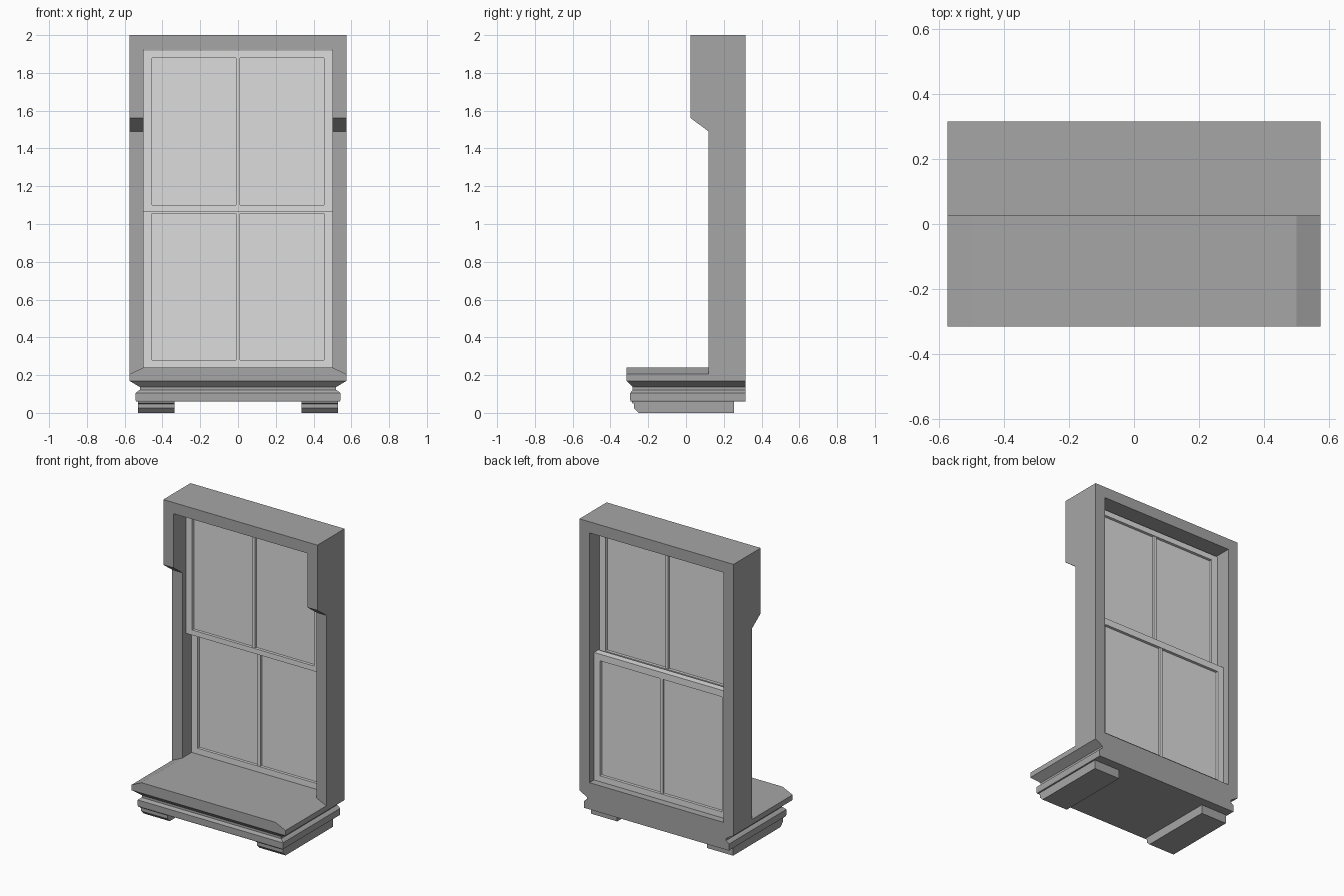
import bpy, bmesh

if "Cube" in bpy.data.objects:
    bpy.data.objects.remove(bpy.data.objects["Cube"], do_unlink=True)


def material(name, value):
    mat = bpy.data.materials.new(name)
    mat.use_nodes = True
    color = (value, value, value, 1)
    mat.diffuse_color = color
    mat.node_tree.nodes["Principled BSDF"].inputs["Base Color"].default_value = color
    return mat


stone = material("mid grey stone", 0.38)
paint = material("light grey paint", 0.72)


def finish(name, bm, mat):
    bmesh.ops.recalc_face_normals(bm, faces=bm.faces)
    mesh = bpy.data.meshes.new(name)
    bm.to_mesh(mesh)
    bm.free()
    mesh.materials.append(mat)
    obj = bpy.data.objects.new(name, mesh)
    bpy.context.collection.objects.link(obj)
    return obj


def loft(bm, sections):
    """Skin a list of matching point loops and cap both ends."""
    rings = [[bm.verts.new(p) for p in section] for section in sections]
    for a, b in zip(rings, rings[1:]):
        for i in range(len(a)):
            j = (i + 1) % len(a)
            bm.faces.new((a[i], a[j], b[j], b[i]))
    bm.faces.new(rings[0])
    bm.faces.new(rings[-1])


def extrude_x(bm, profile, x0, x1):
    loft(bm, [[(x, y, z) for y, z in profile] for x in (x0, x1)])


def box(bm, x0, x1, y0, y1, z0, z1):
    extrude_x(bm, [(y0, z0), (y1, z0), (y1, z1), (y0, z1)], x0, x1)


HALF, BACK, OPEN = 0.575, 0.315, 0.5

# Surround: stepped side profile, with the opening cut through
bm = bmesh.new()
extrude_x(bm, [(0.12, 0.205), (BACK, 0.205), (BACK, 2), (0.025, 2),
               (0.025, 1.56), (0.12, 1.49)], -HALF, HALF)
surround = finish("window_surround", bm, stone)
bm = bmesh.new()
box(bm, -OPEN, OPEN, -1, 1, 0, 1.925)
cutter = finish("opening_cutter", bm, stone)
cutter.hide_render = True
cut = surround.modifiers.new("opening", 'BOOLEAN')
cut.object = cutter
cut.solver = 'EXACT'
bpy.context.view_layer.objects.active = surround
bpy.ops.object.modifier_apply(modifier=cut.name)
bpy.data.objects.remove(cutter, do_unlink=True)

# Sill: moulded on the front and ends, flush at the back, sloped top ends
steps = [(0.06, 0.035), (0.068, 0.033), (0.105, 0.033), (0.115, 0.045),
         (0.122, 0.055), (0.137, 0.055), (0.17, 0), (0.205, 0)]
sections = []
for z, inset in steps:
    x, front = HALF - inset, -BACK + 0.6 * inset
    sections.append([(-x, front, z), (x, front, z), (x, BACK, z), (-x, BACK, z)])
sections.append([(-OPEN, -BACK, 0.24), (OPEN, -BACK, 0.24),
                 (OPEN, BACK, 0.24), (-OPEN, BACK, 0.24)])
bm = bmesh.new()
loft(bm, sections)
finish("window_sill", bm, stone)

# Bracket blocks under the sill
for side, name in ((1, "left_bracket"), (-1, "right_bracket")):
    bm = bmesh.new()
    extrude_x(bm, [(-0.285, 0.06), (-0.285, 0.052), (-0.275, 0.048), (-0.275, 0.025),
                   (-0.25, 0), (0.255, 0), (0.255, 0.06)], side * 0.335, side * 0.53)
    finish(name, bm, stone)


def sash(name, y0, y1, z0, z1, glass0, glass1):
    """Stiles, rails and a centre bar around a recessed pane."""
    inner = 0.455
    bm = bmesh.new()
    for s in (-1, 1):
        box(bm, s * inner, s * OPEN, y0, y1, z0, z1)
    box(bm, -inner, inner, y0, y1, z0, glass0)
    box(bm, -inner, inner, y0, y1, glass1, z1)
    box(bm, -0.01, 0.01, y0 + 0.004, y1 - 0.004, glass0, glass1)
    bmesh.ops.remove_doubles(bm, verts=bm.verts, dist=0.0001)
    finish(name + "_sash", bm, paint)
    mid = (y0 + y1) / 2
    bm = bmesh.new()
    box(bm, -inner, inner, mid - 0.004, mid + 0.004, glass0, glass1)
    finish(name + "_pane", bm, paint)


# Upper sash sits forward of the lower one
sash("upper", 0.162, 0.208, 1.065, 1.918, 1.1, 1.88)
sash("lower", 0.22, 0.266, 0.24, 1.1, 0.28, 1.055)
